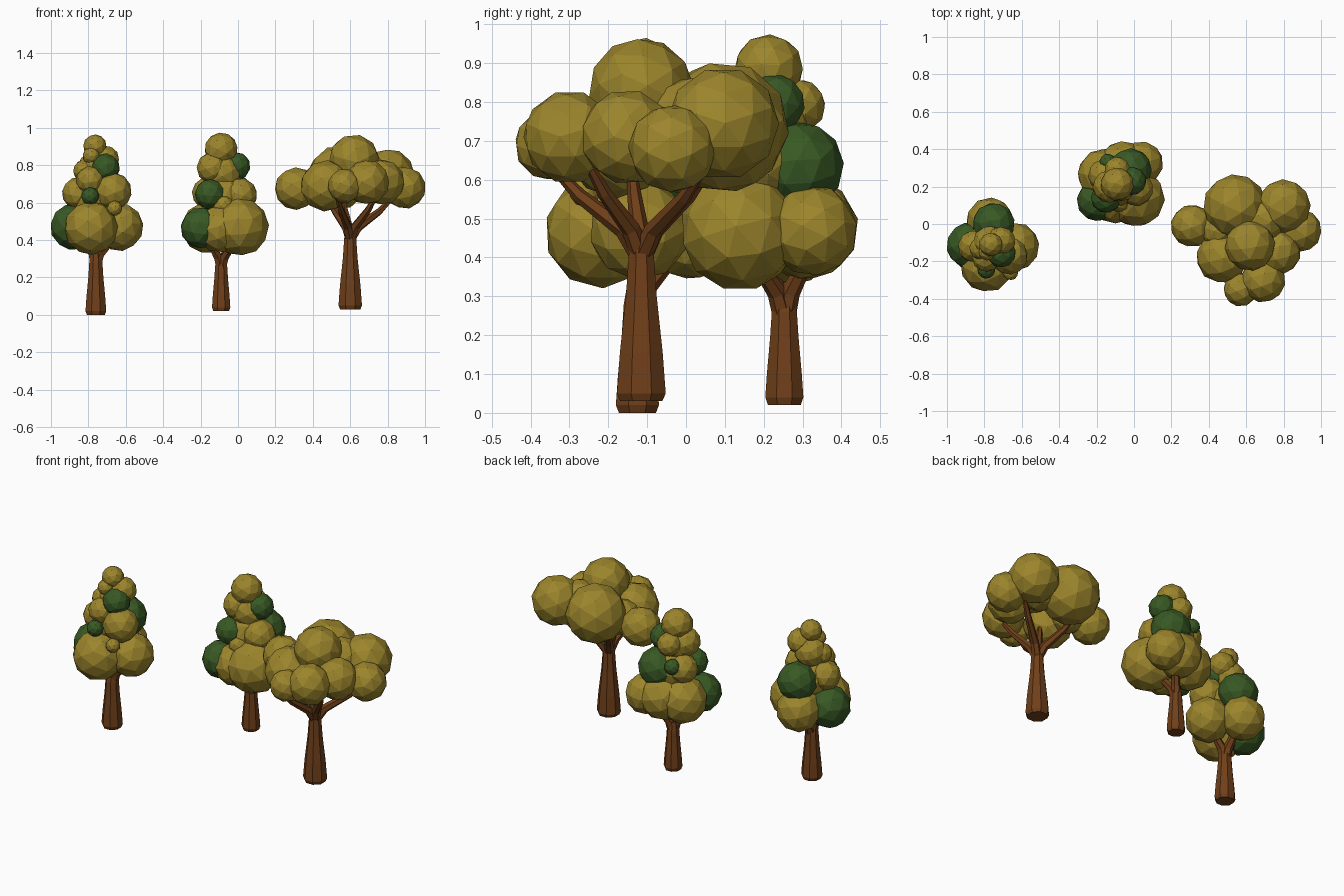
import bpy, bmesh, random
from mathutils import Vector, Euler, Matrix
from math import cos, sin, pi

if "Cube" in bpy.data.objects:
    bpy.data.objects.remove(bpy.data.objects["Cube"])

random.seed(4)


def material(name, rgb):
    m = bpy.data.materials.new(name)
    m.diffuse_color = (*rgb, 1)
    m.use_nodes = True
    m.node_tree.nodes["Principled BSDF"].inputs["Base Color"].default_value = m.diffuse_color
    return m


OLIVE = material("olive_leaves", (0.33, 0.235, 0.025))
GREEN = material("green_leaves", (0.04, 0.1, 0.018))
BARK = material("bark", (0.16, 0.05, 0.01))


def finish(bm, name, mats):
    bmesh.ops.recalc_face_normals(bm, faces=bm.faces)
    me = bpy.data.meshes.new(name)
    bm.to_mesh(me)
    bm.free()
    for m in mats:
        me.materials.append(m)
    ob = bpy.data.objects.new(name, me)
    bpy.context.collection.objects.link(ob)


def tube(bm, pts, sides=8):
    """Faceted tapering limb through (x, y, z, radius) points."""
    P = [Vector(p[:3]) for p in pts]
    rings = []
    for i, p in enumerate(P):
        t = (P[min(i + 1, len(P) - 1)] - P[max(i - 1, 0)]).normalized()
        q = Vector((0, 0, 1)).rotation_difference(t)
        rings.append([bm.verts.new(p + q @ Vector((cos(a), sin(a), 0)) * pts[i][3])
                      for a in (2 * pi * (k + .5) / sides for k in range(sides))])
    for a, b in zip(rings, rings[1:]):
        for k in range(sides):
            n = (k + 1) % sides
            bm.faces.new((a[k], a[n], b[n], b[k]))
    bm.faces.new(rings[0])
    bm.faces.new(rings[-1])


def wood(name, x, y, z0, r, fork, neck, tips):
    """Flared trunk with limbs curving out of the fork to each tip."""
    bm = bmesh.new()
    h = fork - z0
    tube(bm, [(x, y, z0, r * .86), (x, y, z0 + .02, r),
              (x, y, z0 + h * .3, r * .75 + neck * .25),
              (x, y, z0 + h * .65, r * .25 + neck * .75),
              (x, y, fork - .03, neck), (x, y, fork + .02, neck * .75)])
    for tx, ty, tz in tips:
        dx, dy, dz = tx - x, ty - y, tz - fork
        tube(bm, [(x, y, fork - .05, neck * .8),
                  (x + dx * .2, y + dy * .2, fork + dz * .12, neck * .72),
                  (x + dx * .7, y + dy * .7, fork + dz * .6, neck * .55),
                  (tx, ty, tz, neck * .35)], 6)
    finish(bm, name, [BARK])


def foliage(name, olive, green=()):
    """Cluster of faceted leaf balls given as (x, y, z, radius)."""
    bm = bmesh.new()
    for slot, balls in enumerate((olive, green)):
        for x, y, z, r in balls:
            rot = Euler([random.uniform(0, 6.28) for _ in range(3)]).to_matrix().to_4x4()
            res = bmesh.ops.create_icosphere(bm, subdivisions=2, radius=r * 1.02,
                                             matrix=Matrix.Translation((x, y, z)) @ rot)
            for f in {f for v in res["verts"] for f in v.link_faces}:
                f.material_index = slot
    finish(bm, name, [OLIVE, GREEN])


# Left tree
wood("left_trunk", -.76, -.125, 0, .06, .31, .038,
     [(-.65, -.12, .44), (-.84, -.12, .46), (-.76, 0, .46)])
foliage("left_foliage",
        [(-.785, -.22, .465, .142), (-.635, -.12, .47, .127), (-.77, .015, .47, .125),
         (-.67, -.17, .66, .1), (-.855, -.12, .65, .085), (-.77, -.11, .62, .12),
         (-.66, -.26, .57, .04), (-.82, -.13, .77, .06), (-.77, -.1, .78, .09),
         (-.71, -.09, .83, .075), (-.765, -.11, .902, .062), (-.785, -.15, .85, .045),
         (-.79, -.18, .72, .075)],
        [(-.88, -.115, .47, .122), (-.75, 0, .63, .112),
         (-.71, -.155, .785, .077), (-.79, -.245, .635, .047)])

# Middle tree
wood("middle_trunk", -.09, .253, .02, .053, .29, .035,
     [(0, .16, .44), (-.17, .18, .44), (-.02, .33, .45)])
foliage("middle_foliage",
        [(.01, .14, .47, .153), (-.1, .13, .46, .125), (-.165, .265, .465, .135),
         (-.06, .31, .475, .132), (.04, .325, .47, .115), (.01, .19, .64, .092),
         (-.08, .12, .585, .055), (-.08, .23, .63, .13), (-.16, .26, .65, .085),
         (-.135, .2, .785, .085), (-.09, .29, .79, .068), (-.08, .22, .76, .1),
         (-.09, .213, .885, .088)],
        [(-.195, .125, .465, .11), (-.15, .14, .645, .08),
         (-.02, .29, .635, .114), (-.01, .23, .795, .075), (-.14, .33, .68, .045)])

# Right tree with spreading crown
wood("right_trunk", .6, -.115, .03, .068, .45, .034,
     [(.82, .04, .62), (.48, .06, .63), (.53, -.34, .63), (.74, -.25, .64), (.56, -.14, .63)])
foliage("right_foliage",
        [(.31, -.01, .675, .112), (.54, .095, .735, .168), (.8, .095, .745, .142),
         (.89, -.035, .68, .112), (.62, -.115, .83, .133), (.47, -.18, .69, .135),
         (.69, -.3, .71, .118), (.57, -.35, .69, .09), (.77, -.15, .71, .12),
         (.45, -.03, .69, .1), (.69, .02, .745, .12)])
